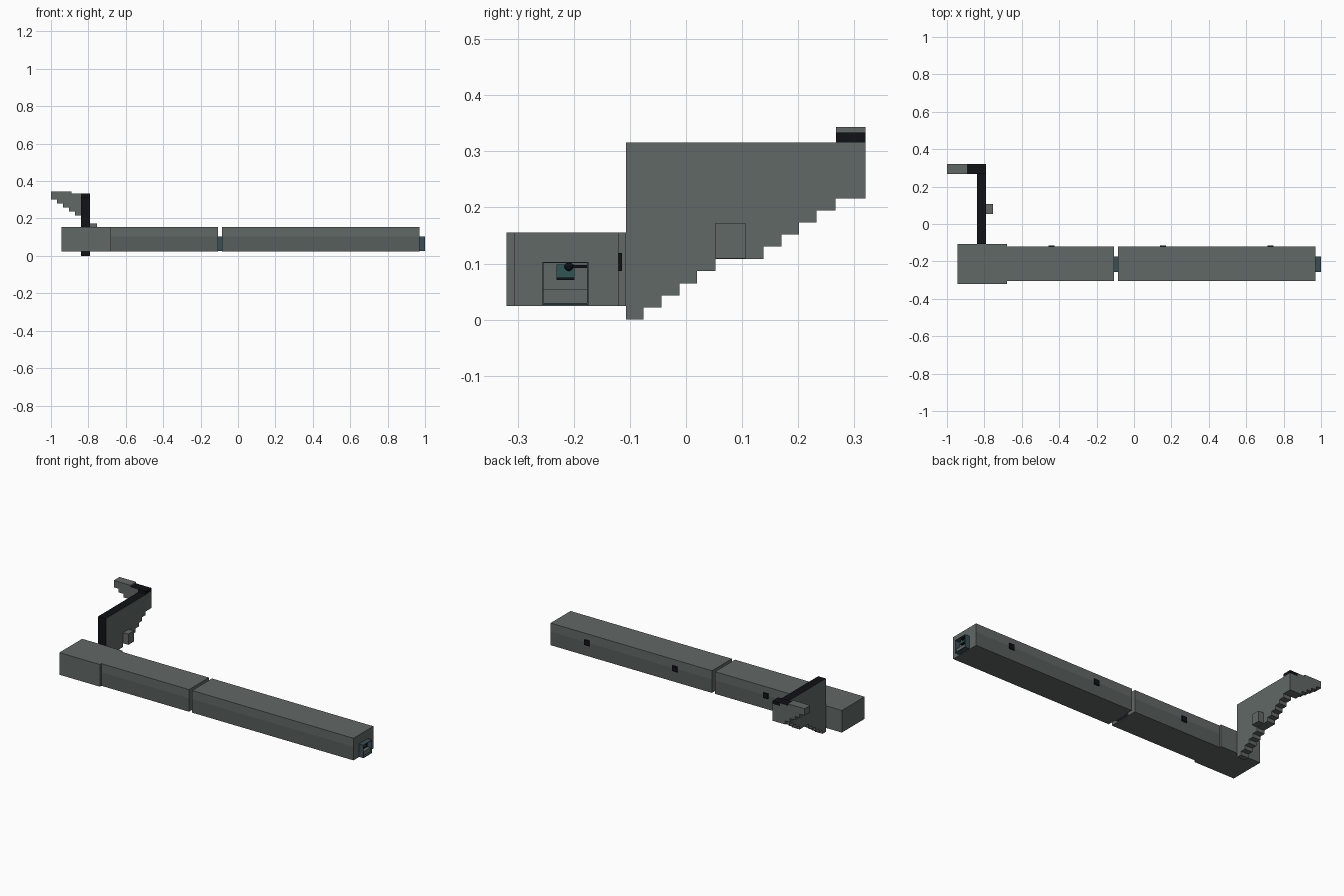
import bpy, bmesh
from mathutils import Vector

if "Cube" in bpy.data.objects:
    bpy.data.objects.remove(bpy.data.objects["Cube"])


def material(name, rgb):
    m = bpy.data.materials.new(name)
    m.diffuse_color = (*rgb, 1)
    m.use_nodes = True
    m.node_tree.nodes["Principled BSDF"].inputs["Base Color"].default_value = m.diffuse_color
    return m


GREY = material("grey_metal", (0.12, 0.14, 0.13))
DARK = material("dark_grey_metal", (0.095, 0.112, 0.104))
BLACK = material("black", (0.005, 0.006, 0.008))
BLUE = material("blue_grey", (0.04, 0.075, 0.09))
TEAL = material("teal", (0.03, 0.09, 0.09))


def finish(name, bm, mats, pick=None):
    bmesh.ops.recalc_face_normals(bm, faces=bm.faces)
    me = bpy.data.meshes.new(name)
    if pick:
        for f in bm.faces:
            f.material_index = pick(f)
    bm.to_mesh(me)
    bm.free()
    for m in mats:
        me.materials.append(m)
    ob = bpy.data.objects.new(name, me)
    bpy.context.collection.objects.link(ob)
    return ob


def box(name, x, y, z, mat):
    bm = bmesh.new()
    bmesh.ops.create_cube(bm, size=1)
    for v in bm.verts:
        v.co = [r[0] if c < 0 else r[1] for c, r in zip(v.co, (x, y, z))]
    return finish(name, bm, [mat])


def prism(name, pts, direction, mats, pick=None):
    bm = bmesh.new()
    f = bm.faces.new([bm.verts.new(p) for p in pts])
    r = bmesh.ops.extrude_face_region(bm, geom=[f])
    verts = [g for g in r["geom"] if isinstance(g, bmesh.types.BMVert)]
    # keep the starting cap so the solid is closed
    bmesh.ops.translate(bm, verts=verts, vec=Vector(direction))
    if not f.is_valid or f not in bm.faces:
        bmesh.ops.holes_fill(bm, edges=bm.edges)
    bmesh.ops.holes_fill(bm, edges=[e for e in bm.edges if e.is_boundary])
    return finish(name, bm, mats, pick)


# Long hall: wider head block and two segments with a darker lower side band
Z0, Z1, ZB = 0.024, 0.155, 0.104
box("head_block", (-0.945, -0.68), (-0.32, -0.107), (Z0, Z1), GREY)
for i, xr in enumerate([(-0.68, -0.106), (-0.086, 0.97)]):
    y0, y1 = -0.306, -0.12
    pts = [(xr[0], y, z) for y, z in
           [(y0, Z0), (y1, Z0), (y1, ZB), (y1, Z1), (y0, Z1), (y0, ZB)]]
    prism(f"hall_segment_{i + 1}", pts, (xr[1] - xr[0], 0, 0), [GREY, DARK],
          lambda f: int(abs(f.normal.y) > 0.5 and f.calc_center_median().z < ZB))

# Small black side hatches on the back
for i, x in enumerate([-0.44, 0.155, 0.73]):
    box(f"side_hatch_{i + 1}", (x - 0.016, x + 0.016), (-0.121, -0.114),
        (0.087, 0.119), BLACK)

# Coupling between the segments
CY = (-0.256, -0.174)
box("coupling", (-0.108, -0.084), CY, (0.026, 0.103), BLUE)

# Open vestibule on the far end
t = 0.002
X = (0.968, 1.0)
box("vestibule_floor", X, CY, (0.026, 0.030), BLUE)
box("vestibule_roof", X, CY, (0.103 - t, 0.103), BLUE)
box("vestibule_side_front", X, (CY[0], CY[0] + t), (0.026, 0.103), BLUE)
box("vestibule_side_back", X, (CY[1] - t, CY[1]), (0.026, 0.103), BLUE)
box("console_base", (0.968, 0.99), CY, (0.03, 0.055), GREY)
box("console_screen", (0.968, 0.982), (-0.231, -0.199), (0.075, 0.098), TEAL)
box("console_ledge", (0.968, 0.986), (-0.231, -0.199), (0.071, 0.075), BLACK)
box("lever_arm", (0.984, 0.99), (-0.21, -0.174), (0.092, 0.097), BLACK)
bm = bmesh.new()
bmesh.ops.create_icosphere(bm, subdivisions=2, radius=0.008)
bmesh.ops.translate(bm, verts=bm.verts, vec=(0.987, -0.209, 0.0945))
finish("lever_knob", bm, [BLACK])

# Lower stairway: stepped underside with a landing halfway
DZ, TOP = 0.0216, 0.316
edges = [-0.107, -0.076, -0.044, -0.012, 0.02, 0.053, 0.138, 0.17, 0.201,
         0.233, 0.266, 0.32]
heights = [i * DZ for i in range(6)] + [0.13, 0.152, 0.173, 0.195, 0.216]
under = []
for a, b, z in zip(edges, edges[1:], heights):
    under += [(a, z), (b, z)]
outline = under + [(0.32, TOP), (-0.107, TOP)]
prism("lower_stairway", [(-0.84, y, z) for y, z in outline], (0.05, 0, 0),
      [GREY, BLACK],
      lambda f: int(f.normal.z > 0.9 and f.calc_center_median().z > 0.3
                    or f.normal.y < -0.9 and f.calc_center_median().y < -0.1))

# Upper stairway: turns left, stepped underside
RT = 0.334
pts = []
for i in range(5):
    z = 0.216 + i * DZ
    pts += [(-0.84 - i * 0.032, z), (-0.84 - (i + 1) * 0.032, z)]
pts += [(-1.0, 0.343), (-0.89, 0.343), (-0.89, RT), (-0.84, RT)]
prism("upper_stairway", [(x, 0.267, z) for x, z in pts], (0, 0.053, 0),
      [GREY, BLACK],
      lambda f: int(f.normal.z > 0.9 and f.calc_center_median().x > -0.89))
box("stair_corner_cap", (-0.84, -0.79), (0.267, 0.32), (TOP, RT), BLACK)

# Side alcove on the landing
box("landing_alcove_base", (-0.79, -0.755), (0.053, 0.106), (0.109, 0.13), GREY)
box("landing_alcove", (-0.79, -0.755), (0.053, 0.106), (0.13, 0.172), GREY)
